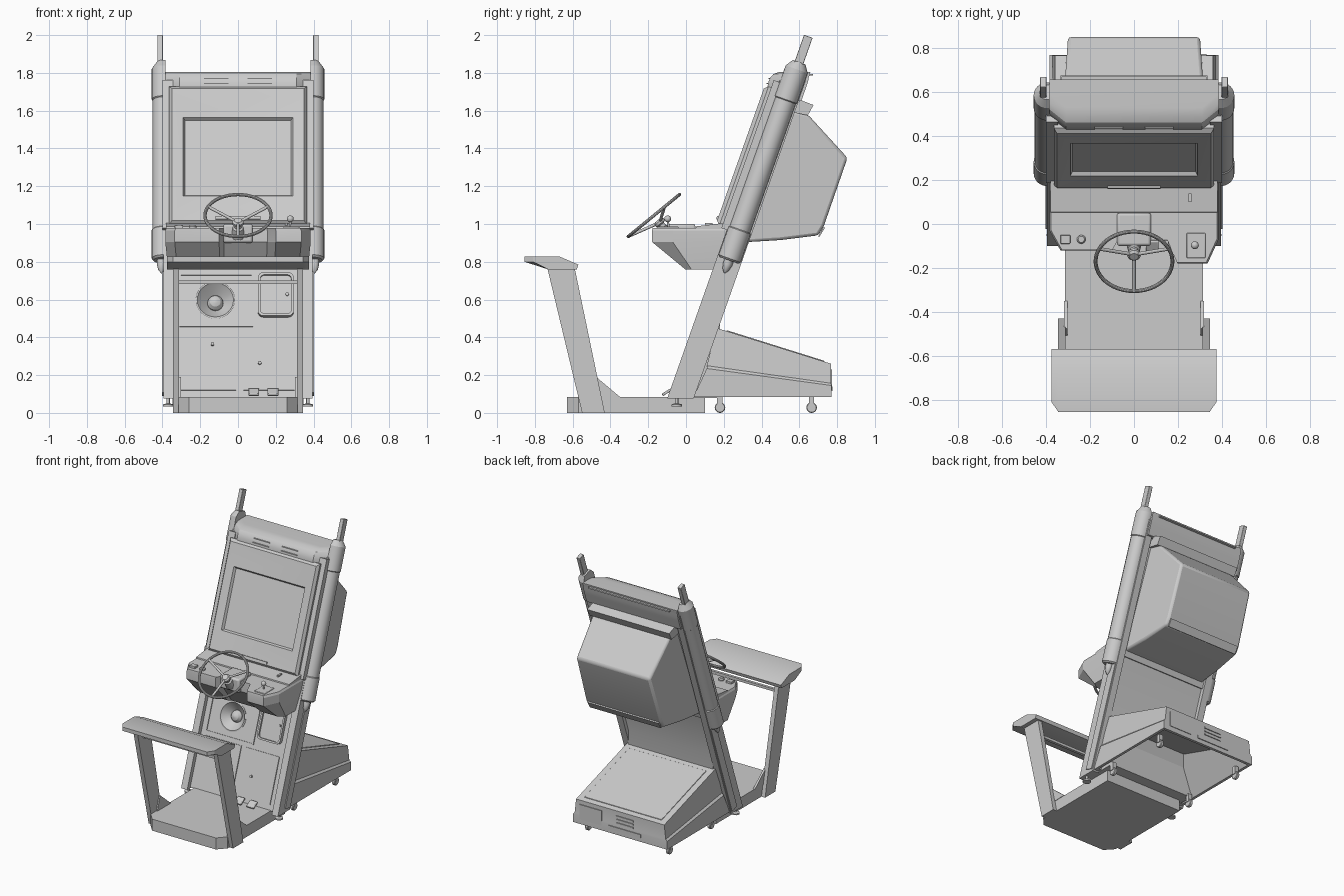
import bpy, bmesh, math
from mathutils import Matrix, Vector

if "Cube" in bpy.data.objects:
    bpy.data.objects.remove(bpy.data.objects["Cube"])

I = Matrix.Identity(4)
R, TR = Matrix.Rotation, Matrix.Translation
TILT = TR((0, -.03, .08)) @ R(math.radians(-19.5), 4, 'X')    # local z runs up the leaning posts


def loft(name, loops, m=I, mirror=False, bevel=0):
    bm = bmesh.new()
    rows = [[bm.verts.new(m @ Vector(p)) for p in lp] for lp in loops]
    n = len(rows[0])
    for a, b in zip(rows, rows[1:]):
        for i in range(n):
            bm.faces.new((a[i], a[(i + 1) % n], b[(i + 1) % n], b[i]))
    bm.faces.new(rows[0])
    bm.faces.new(rows[-1])
    bmesh.ops.recalc_face_normals(bm, faces=bm.faces)
    me = bpy.data.meshes.new(name)
    bm.to_mesh(me)
    bm.free()
    ob = bpy.data.objects.new(name, me)
    bpy.context.collection.objects.link(ob)
    if bevel:
        mod = ob.modifiers.new("Bevel", 'BEVEL')
        mod.width, mod.segments = bevel, 2
    if mirror:
        ob.modifiers.new("Mirror", 'MIRROR')
    return ob


def box(name, x, y, z, m=I, **k):
    ring = [(x[0], y[0]), (x[1], y[0]), (x[1], y[1]), (x[0], y[1])]
    return loft(name, [[(a, b, h) for a, b in ring] for h in z], m, **k)


def side(name, pts, x0, x1, **k):      # extrude a (y, z) profile along x
    return loft(name, [[(x, y, z) for y, z in pts] for x in (x0, x1)], **k)


def lathe(name, prof, m=I, n=24, **k):
    ang = [2 * math.pi * i / n for i in range(n)]
    return loft(name, [[(max(r, .0004) * math.cos(a), max(r, .0004) * math.sin(a), z) for a in ang]
                       for r, z in prof], m, **k)


def tube(name, a, b, r, m=I, n=12, **k):
    a, b = m @ Vector(a), m @ Vector(b)
    q = (b - a).to_track_quat('Z', 'Y').to_matrix().to_4x4()
    return lathe(name, [(r, 0), (r, (b - a).length)], TR(a) @ q, n, **k)


def rrect(x0, x1, z0, z1, r, y):       # rounded rectangle facing the front
    out = []
    for cx, cz, a0 in ((x1 - r, z1 - r, 0), (x0 + r, z1 - r, 90), (x0 + r, z0 + r, 180), (x1 - r, z0 + r, 270)):
        for k in range(5):
            a = math.radians(a0 + k * 22.5)
            out.append((cx + r * math.cos(a), y, cz + r * math.sin(a)))
    return out


# Foot platform with chamfered front corners
plan = [(-.315, .10), (-.315, -.57), (-.26, -.63), (.26, -.63), (.315, -.57), (.315, .10)]
loft("platform", [[(x, y, z) for x, y in plan] for z in (0, .085)])
side("platform_gusset", [(-.51, .08), (-.475, .19), (-.35, .085)], .303, .318, mirror=True)

# Rear bar support: legs, padded bar and cross rail
side("bar_leg", [(-.55, 0), (-.43, 0), (-.59, .77), (-.735, .77)], .312, .345, mirror=True)
bar = [(-.855, .80), (-.855, .828), (-.67, .828), (-.57, .785), (-.578, .76), (-.73, .76)]
loft("padded_bar", [[(x, max(y, lim), z) for y, z in bar]
                    for x, lim in ((-.376, -.81), (-.345, -.855), (.345, -.855), (.376, -.81))])
box("cross_rail", (-.315, .315), (-.66, -.64), (.683, .702))

# Leaning posts with outer strip, levelling feet
rise = (1.76 - .08) * .354
side("post", [(-.10, .075), (.04, .075), (.04 + rise, 1.76), (-.10 + rise, 1.76)], .345, .395, mirror=True)
box("post_strip", (.39, .402), (-.002, .058), (.03, .80), TILT, mirror=True)
lathe("levelling_foot", [(.028, .035), (.028, .045), (.009, .05), (.009, .08)], TR((.37, -.05, 0)), 16, mirror=True)

# Outer sleeves with thicker ends, tip posts and bottom cones
def section(r, s):
    arc = [math.radians(-90 + 15 * i) for i in range(13)]
    return [(.385, -r, s)] + [(.395 + r * math.cos(a), r * math.sin(a), s) for a in arc] + [(.385, r, s)]
loft("sleeve", [section(r, s) for r, s in ((.052, .772), (.062, .782), (.062, .94), (.057, .945), (.057, 1.67),
                                          (.062, 1.675), (.062, 1.845), (.035, 1.885))], TILT, mirror=True)
box("tip_post", (.398, .427), (-.024, .024), (1.86, 2.03), TILT, mirror=True, bevel=.003)
lathe("sleeve_cone", [(.003, .70), (.018, .72), (.025, .75), (.025, .79)], TILT @ TR((.405, 0, 0)), 16, mirror=True)

# Lower cabinet between the posts, with a hole for the speaker
cab = side("lower_cabinet", [(-.065, .08), (.18, .08), (.18, .55), (.30, .90), (.225, .90)], -.346, .346)
N = -.035                                           # front plane in leaning space
SPK = TILT @ TR((-.12, N, .535)) @ R(math.radians(90), 4, 'X')
cut = lathe("speaker_cutter", [(.098, -.07), (.098, .10)], SPK, 32)
mod = cab.modifiers.new("Hole", 'BOOLEAN')
mod.operation, mod.object = 'DIFFERENCE', cut
bpy.context.view_layer.objects.active = cab
bpy.ops.object.modifier_apply(modifier="Hole")
bpy.data.objects.remove(cut)
lathe("speaker_cone", [(.097, -.062), (.10, -.01), (.105, .006), (.096, .008), (.09, 0), (.042, -.048), (.04, -.036),
                       (.028, -.02), (.012, -.012), (0, -.01)], SPK, 32)
for nm, x0, x1, z0, z1 in (("speaker_frame_top", -.31, .08, .676, .684), ("speaker_frame_bottom", -.31, .08, .387, .395),
                           ("speaker_frame_left", -.31, -.302, .387, .684), ("speaker_frame_right", .072, .08, .387, .684),
                           ("lower_door_left", -.31, -.01, .03, .36), ("lower_door_right", .03, .30, .03, .36)):
    box(nm, (x0, x1), (N - .005, N + .02), (z0, z1), TILT)
loft("coin_door", [rrect(.105, .295, .44, .684, .03, N + .02), rrect(.105, .295, .44, .684, .03, N - .024),
                   rrect(.118, .282, .453, .671, .022, N - .024), rrect(.118, .282, .453, .671, .022, N - .01)], TILT)
for x, s in ((-.135, .285), (.115, .18), (.26, .565)):
    tube("lock", (x, N, s), (x, N - .018, s), .009, TILT)
for x0, x1 in ((.055, .112), (.155, .215)):
    box("pedal", (x0, x1), (-.008, .006), (0, .058), TR((0, -.125, .094)) @ R(math.radians(-58), 4, 'X'), bevel=.004)

# Hollow rear base with skirt, open underneath
def ring(w, y0, z0, y1, z1):
    return [(-w, y0, z0), (w, y0, z0), (w, y1, z1), (-w, y1, z1)]
loft("rear_base", [ring(.25, .22, .36, .60, .24), ring(.365, .07, .085, .75, .085), ring(.385, .04, .085, .77, .085),
                   ring(.385, .11, .235, .77, .145), ring(.372, .11, .25, .768, .157), ring(.36, .16, .45, .768, .26)])
side("rear_deck_panel", [(.21, .42), (.215, .438), (.735, .275), (.73, .25)], -.315, .315, bevel=.003)
box("rear_hatch", (.15, .33), (.76, .774), (.12, .23))
box("rear_handle", (-.17, .09), (.76, .776), (.115, .14))
for i in range(3):
    box("rear_vent", (-.11, .03), (.76, .774), (.165 + i * .025, .176 + i * .025))
for y in (.18, .665):
    lathe("caster_wheel", [(.024, -.012), (.028, -.008), (.028, .008), (.024, .012)],
          TR((.33, y, .028)) @ R(math.radians(90), 4, 'Y'), 20, mirror=True)
    box("caster_fork", (.314, .346), (y - .015, y + .012), (.035, .095), mirror=True)

# Control console: notched plan narrowing downwards
con = [(-.385, .22), (-.385, -.03), (-.335, -.12), (-.10, -.12), (-.075, -.075), (.155, -.075), (.20, -.18),
       (.335, -.18), (.385, -.07), (.385, .22)]
low = [(x * .96, .05 + .3 * y + (.10 if y > .2 else 0), .76) for x, y in con]
loft("console", [low] + [[(x * k, y * k, z) for x, y in con] for k, z in ((1, .905), (1, .965), (.98, .98))])
side("console_deck", [(.05, .97), (.055, .988), (.20, 1.005), (.24, .97)], -.38, .38)
box("column_housing", (-.078, .078), (-.10, .05), (.90, 1.0), bevel=.012)
box("switch_box", (-.335, -.29), (-.09, -.05), (.97, .995), bevel=.003)
lathe("round_button", [(.02, .97), (.02, .988), (.014, .996)], TR((-.24, -.07, 0)), 20)
box("key_slot", (.248, .262), (.10, .14), (.98, 1.006))

# Gear lever
box("lever_plate", (.24, .325), (-.155, -.04), (.97, .986), bevel=.004)
tube("lever_shaft", (.275, -.09, .97), (.277, -.097, 1.02), .006)
lathe("lever_knob", [(.018 * math.sin(math.pi * i / 10), -.018 * math.cos(math.pi * i / 10)) for i in range(11)],
      TR((.277, -.097, 1.027)), 20)

# Steering wheel with dished spokes
W = TR((0, -.17, 1.045)) @ R(math.radians(39.3), 4, 'X')
bpy.ops.mesh.primitive_torus_add(major_radius=.175, minor_radius=.009, major_segments=48, minor_segments=10)
wheel = bpy.context.object
wheel.name = "steering_wheel_rim"
wheel.matrix_world = W
for a in (25, 155, 270):
    c, s = math.cos(math.radians(a)), math.sin(math.radians(a))
    tube("wheel_spoke", (.012 * c, .012 * s, -.045), (.174 * c, .174 * s, 0), .008, W)
lathe("wheel_hub", [(.036, -.14), (.028, -.085), (.018, -.08), (.018, -.062), (.03, -.055), (.03, -.042), (.02, -.032)], W)

# Monitor surround and recessed screen
def rect(x, s0, s1, n):
    return [(-x, n, s0), (x, n, s0), (x, n, s1), (-x, n, s1)]
box("monitor_side_frame", (.345, .40), (-.095, .05), (.92, 1.75), TILT, mirror=True)
loft("screen_bezel", [rect(.365, .93, 1.71, .04), rect(.365, .93, 1.71, -.11), rect(.35, .95, 1.69, -.13),
                      rect(.29, 1.09, 1.53, -.122), rect(.28, 1.10, 1.52, -.105)], TILT)
box("bezel_lower_lip", (-.12, .12), (-.138, -.12), (.955, .972), TILT)

# Header above the screen, with a rounded front edge and a leaning rear face
def head(f, b, z):
    return [(-.385, b, z), (-.385, f + .06, z), (-.31, f, z), (.31, f, z), (.385, f + .06, z), (.385, b, z)]
loft("header", [head(.435, .61, 1.65), head(.43, .635, 1.72), head(.436, .645, 1.75), head(.445, .65, 1.775),
                head(.462, .655, 1.793), head(.49, .658, 1.804), head(.53, .658, 1.806)])
for x0, x1 in ((-.18, -.05), (.05, .18)):
    for y, z in ((.427, 1.74), (.436, 1.768)):
        box("header_slot", (x0, x1), (y, .47), (z, z + .006))
box("header_rear_lip", (-.33, .33), (.64, .672), (1.785, 1.795))

# Picture tube housing at the back, narrowing rearwards
tubeprof = [(.25, .90), (.50, .915), (.70, .94), (.73, .99), (.855, 1.35), (.645, 1.58), (.49, 1.62)]
loft("monitor_housing", [[(s * (.36 - .07 * y), y, z) for y, z in tubeprof] for s in (-1, 1)], bevel=.015)
side("housing_top_flange", [(.52, 1.60), (.645, 1.575), (.675, 1.63), (.61, 1.655)], -.335, .335)
side("housing_lower_ledge", [(.70, .935), (.728, .985), (.736, .98), (.706, .932)], -.29, .29)
box("back_board", (-.37, .37), (.0, .05), (.85, 1.72), TILT)

# Smooth the rounded parts, keep hard edges
bpy.ops.object.select_all(action='SELECT')
bpy.ops.object.shade_smooth_by_angle(angle=math.radians(24))
